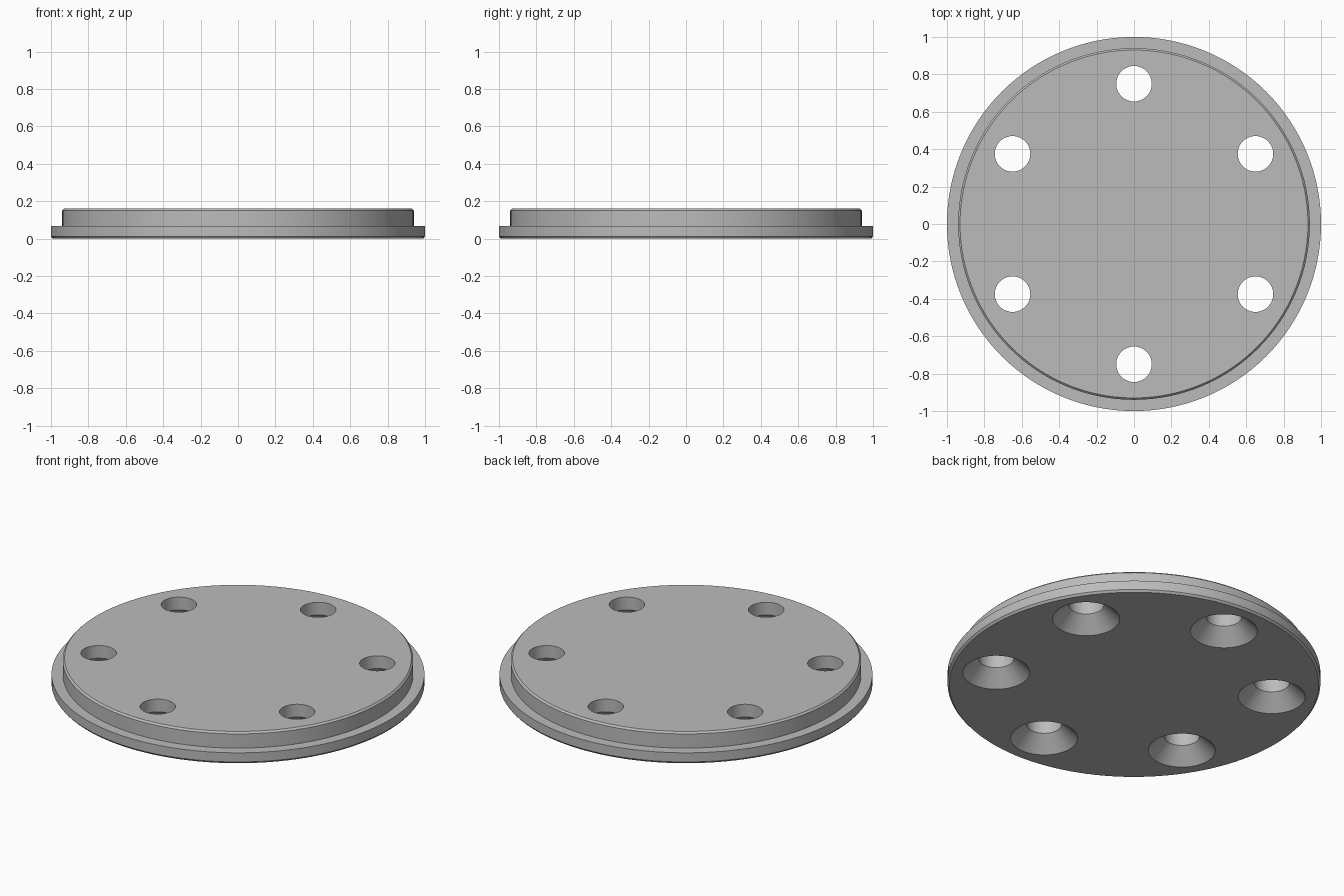
import bpy, bmesh, math
from mathutils import Matrix, Vector

cube = bpy.data.objects.get("Cube")
if cube:
    bpy.data.objects.remove(cube, do_unlink=True)

grey = bpy.data.materials.new("plain grey")
grey.use_nodes = True
colour = (0.5, 0.5, 0.5, 1)
grey.diffuse_color = colour
grey.node_tree.nodes["Principled BSDF"].inputs["Base Color"].default_value = colour


def lathe(name, profile, sides, places=((0, 0),)):
    """Spin a radius/height profile around z into a capped solid at each place."""
    bm = bmesh.new()
    for x, y in places:
        rings = []
        for r, z in profile:
            angles = [math.tau * i / sides for i in range(sides)]
            rings.append([bm.verts.new((x + r * math.cos(a), y + r * math.sin(a), z)) for a in angles])
        for low, high in zip(rings, rings[1:]):
            for i in range(sides):
                j = (i + 1) % sides
                bm.faces.new((low[i], low[j], high[j], high[i]))
        bm.faces.new(rings[0][::-1])
        bm.faces.new(rings[-1])
    mesh = bpy.data.meshes.new(name)
    bm.to_mesh(mesh)
    bm.free()
    mesh.materials.append(grey)
    obj = bpy.data.objects.new(name, mesh)
    bpy.context.collection.objects.link(obj)
    return obj


# Stepped cover: chamfered flange below, chamfered raised disc above
cover = lathe("flanged_cover", [(0.99, 0), (1, 0.012), (1, 0.066),
                                (0.94, 0.066), (0.94, 0.15), (0.93, 0.16)], 128)

# Six bolt holes, countersunk from below
bolt_circle = [(0.75 * math.cos(a), 0.75 * math.sin(a))
               for a in (math.pi / 2 + k * math.tau / 6 for k in range(6))]
cutter = lathe("bolt_hole_cutter", [(0.2, -0.02), (0.095, 0.085), (0.095, 0.2)], 48, bolt_circle)
cutter.hide_render = True

cut = cover.modifiers.new("bolt_holes", "BOOLEAN")
cut.operation = "DIFFERENCE"
cut.solver = "EXACT"
cut.object = cutter
bpy.context.view_layer.objects.active = cover
cover.select_set(True)
bpy.ops.object.modifier_apply(modifier=cut.name)
bpy.data.objects.remove(cutter, do_unlink=True)

# Smooth round walls with crisp rims
bpy.ops.object.shade_smooth_by_angle(angle=math.radians(30))
